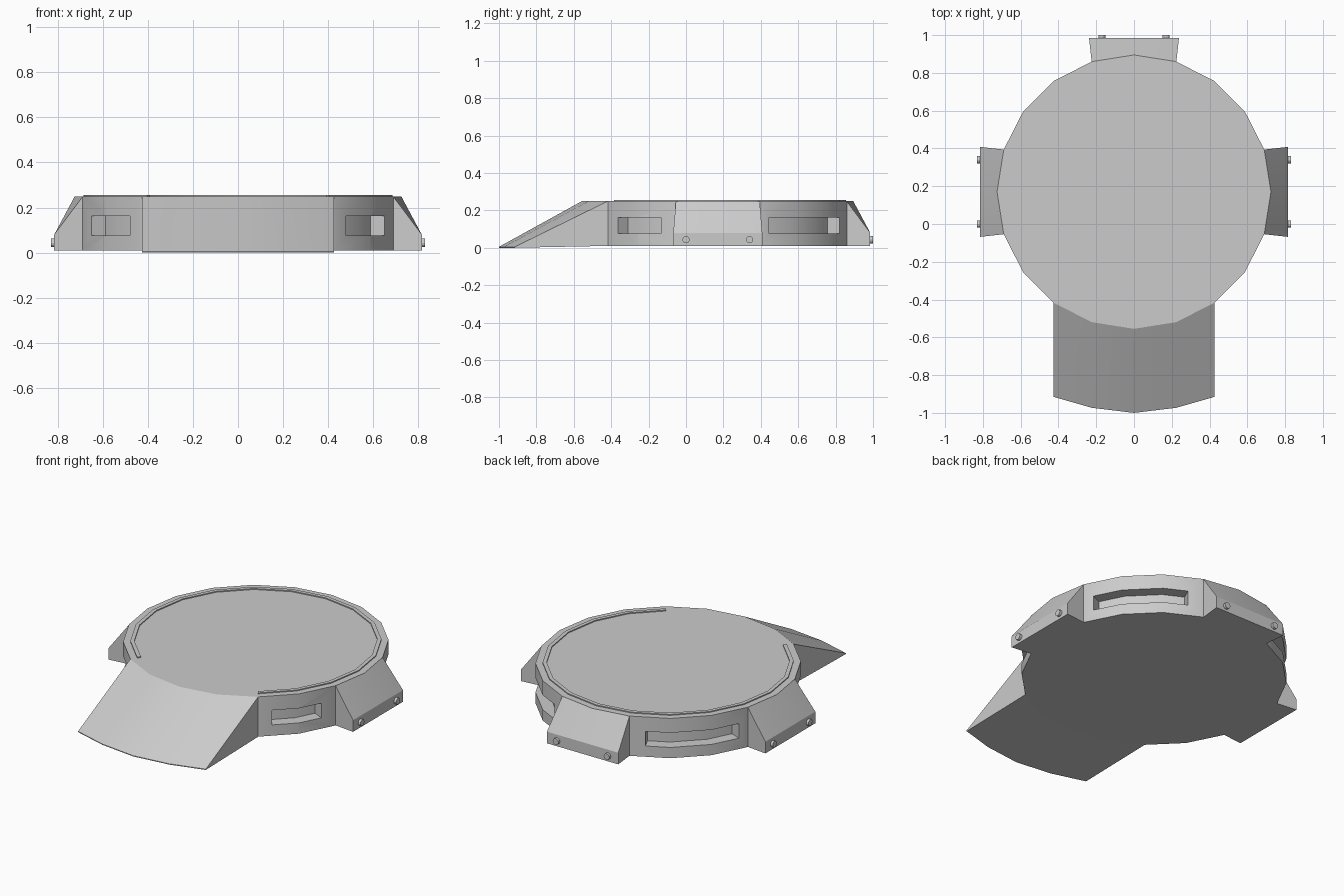
import bpy, bmesh
from math import sin, cos, radians
from mathutils import Vector, Matrix

if "Cube" in bpy.data.objects:
    bpy.data.objects.remove(bpy.data.objects["Cube"])

CY = 0.17            # pad centre in y
R = 0.725            # pad radius (20 sides)
Z0, Z1 = 0.01, 0.25  # pad bottom and top


def polar(r, deg, z):
    a = radians(deg)
    return Vector((r * cos(a), CY + r * sin(a), z))


def on_polygon(r, deg, z):
    """Point on the 20-gon of corner radius r at any angle."""
    return polar(r * cos(radians(9)) / cos(radians(deg % 18 - 9)), deg, z)


def finish(bm, name):
    bmesh.ops.recalc_face_normals(bm, faces=bm.faces)
    mesh = bpy.data.meshes.new(name)
    bm.to_mesh(mesh)
    bm.free()
    ob = bpy.data.objects.new(name, mesh)
    bpy.context.collection.objects.link(ob)
    return ob


def loft(name, sections):
    """Closed solid through a row of equal-sized cross-sections."""
    bm = bmesh.new()
    rows = [[bm.verts.new(p) for p in s] for s in sections]
    n = len(rows[0])
    for a, b in zip(rows, rows[1:]):
        for i in range(n):
            j = (i + 1) % n
            bm.faces.new((a[i], a[j], b[j], b[i]))
    bm.faces.new(rows[0])
    bm.faces.new(rows[-1])
    return finish(bm, name)


def smooth(ob):
    bpy.ops.object.select_all(action='DESELECT')
    ob.select_set(True)
    bpy.context.view_layer.objects.active = ob
    bpy.ops.object.shade_smooth_by_angle(angle=radians(25))


# Round pad
pad = loft("pad", [[polar(R, i * 18, z) for i in range(20)] for z in (Z0, Z1)])

# Recessed slots in the pad wall, two short at the front and two long at the back
for a0, a1 in ((-48, -25), (22.5, 65), (115, 157.5), (205, 228)):
    angles = [a0] + [a for a in range(-54, 252, 18) if a0 < a < a1] + [a1]
    cutter = loft("slot_cutter", [
        [on_polygon(r, a, z) for r, z in
         ((0.655, 0.075), (0.80, 0.075), (0.80, 0.163), (0.655, 0.163))]
        for a in angles])
    cutter.hide_render = True
    mod = pad.modifiers.new("slot", 'BOOLEAN')
    mod.operation = 'DIFFERENCE'
    mod.solver = 'EXACT'
    mod.object = cutter
    bpy.context.view_layer.objects.active = pad
    bpy.ops.object.modifier_apply(modifier=mod.name)
    bpy.data.objects.remove(cutter)
smooth(pad)

# Raised strip round the deck, open at the ramp
smooth(loft("deck_strip", [
    [polar(r, a, z) for r, z in
     ((0.686, 0.248), (0.686, 0.256), (0.664, 0.256), (0.664, 0.248))]
    for a in range(-54, 235, 18)]))

# Front ramp with a bowed tip
sections = []
for a, tip in zip(range(-126, -53, 18), (-0.915, -0.973, -1.0, -0.973, -0.915)):
    top = polar(R, a, Z1)
    sections.append([top, Vector((top.x, tip, 0.005)),
                     Vector((top.x, tip, 0)), polar(R, a, Z0)])
smooth(loft("ramp", sections))

# Sloped buttresses on the right, back and left, each with two pegs
for side, turn in (("right", 0), ("back", 90), ("left", 180)):
    rot = (Matrix.Translation((0, CY, 0)) @ Matrix.Rotation(radians(turn), 4, 'Z'))
    sections = []
    for a, t in ((-18, -0.238), (0, 0), (18, 0.238)):
        sections.append([polar(R, turn + a, 0.248), rot @ Vector((0.815, t, 0.08)),
                         rot @ Vector((0.815, t, Z0)), polar(R, turn + a, Z0)])
    smooth(loft(side + "_buttress", sections))

    bm = bmesh.new()
    for t in (-0.17, 0.17):
        bmesh.ops.create_cone(
            bm, cap_ends=True, segments=12, radius1=0.019, radius2=0.019, depth=0.04,
            matrix=rot @ Matrix.Translation((0.81, t, 0.043))
            @ Matrix.Rotation(radians(90), 4, 'Y'))
    smooth(finish(bm, side + "_pegs"))
